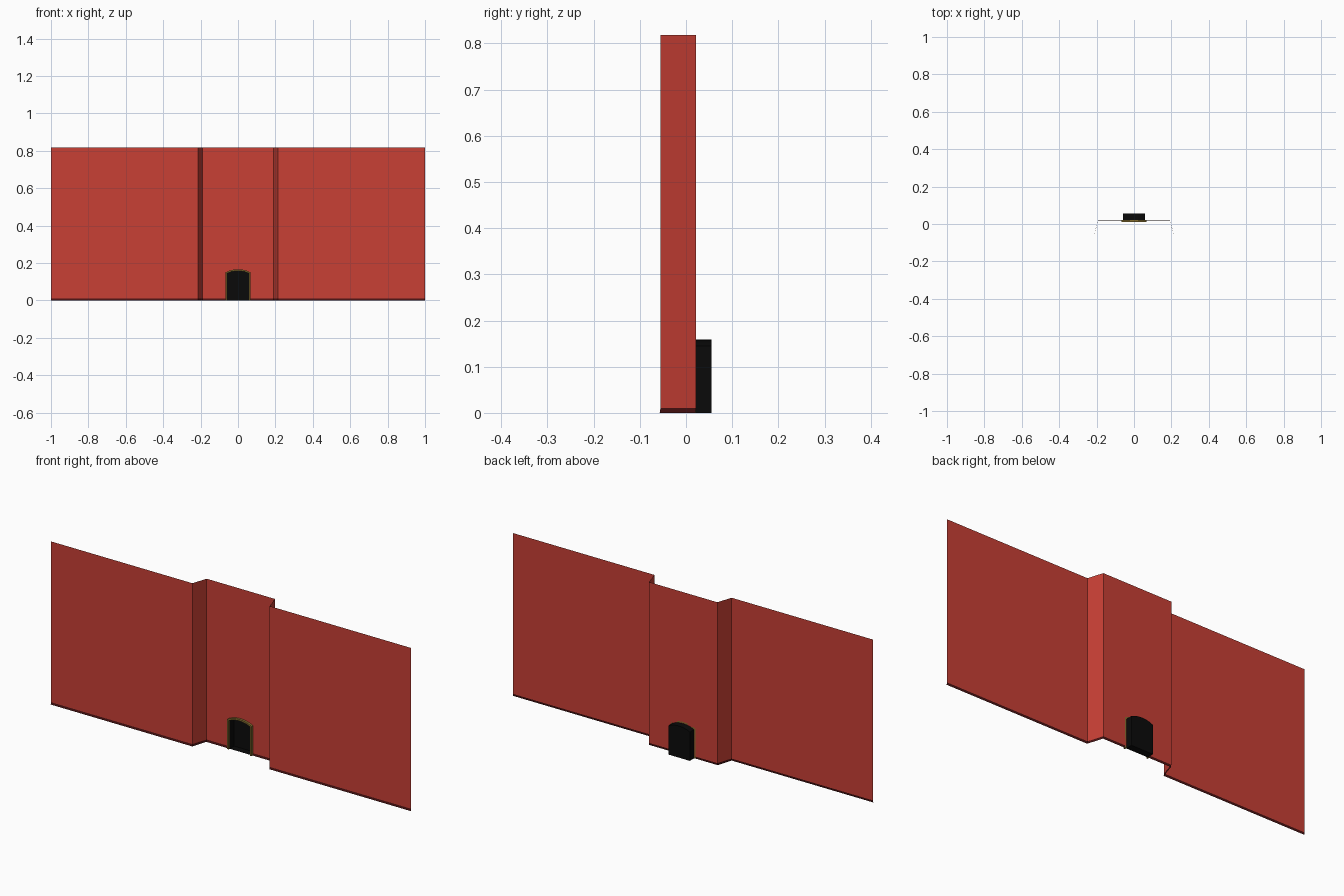
import bpy, math

if "Cube" in bpy.data.objects:
    bpy.data.objects.remove(bpy.data.objects["Cube"])

H, BASE = 0.818, 0.011          # wall height, skirting height
FRONT, BACK = -0.055, 0.022     # depth of side panels and recessed bay


def material(name, rgb):
    m = bpy.data.materials.new(name)
    m.diffuse_color = (*rgb, 1)
    m.use_nodes = True
    m.node_tree.nodes["Principled BSDF"].inputs["Base Color"].default_value = m.diffuse_color
    return m


def mesh_object(name, verts, faces, mat):
    me = bpy.data.meshes.new(name)
    me.from_pydata(verts, [], faces)
    me.materials.append(mat)
    ob = bpy.data.objects.new(name, me)
    bpy.context.collection.objects.link(ob)
    return ob


def strip(name, lower, upper, mat):
    # Quads between two matching point rows
    n = len(lower)
    return mesh_object(name, lower + upper,
                       [(i, i + 1, n + i + 1, n + i) for i in range(n - 1)], mat)


def arch(hw, shoulder, top, steps=6):
    # Arched doorway outline as (x, z), left foot to right foot
    rise = top - shoulder
    r = (hw * hw + rise * rise) / (2 * rise)
    a = math.asin(hw / r)
    pts = [(-hw, 0)]
    for i in range(steps + 1):
        t = -a + 2 * a * i / steps
        pts.append((r * math.sin(t), top - r + r * math.cos(t)))
    return pts + [(hw, 0)]


red = material("wall_red", (0.58, 0.05, 0.035))
dark = material("skirting_dark_red", (0.07, 0.006, 0.006))
gold = material("frame_gold", (0.24, 0.16, 0.03))
black = material("niche_black", (0.003, 0.003, 0.003))

inner = arch(0.06, 0.145, 0.159)
outer = arch(0.068, 0.15, 0.167)

# Side panels with their slanted returns, and skirting along every run
for side, s in (("left", -1), ("right", 1)):
    plan = [(s * 1.0, FRONT), (s * 0.214, FRONT), (s * 0.19, BACK)]
    if s > 0:
        plan.reverse()
    strip(side + "_wall", [(x, y, BASE) for x, y in plan],
          [(x, y, H) for x, y in plan], red)
    foot = [(s * 1.0, FRONT), (s * 0.214, FRONT), (s * 0.19, BACK), (s * 0.06, BACK)]
    if s > 0:
        foot.reverse()
    strip(side + "_skirting", [(x, y - 0.002, 0) for x, y in foot],
          [(x, y, BASE) for x, y in foot], dark)

# Recessed bay wall with the doorway opening left out
hole = [(x, max(z, BASE)) for x, z in inner]
outline = [(-0.19, BASE)] + hole + [(0.19, BASE), (0.19, H), (-0.19, H)]
mesh_object("bay_wall", [(x, BACK, z) for x, z in outline],
            [tuple(range(len(outline)))], red)

# Black niche behind the doorway: tunnel, floor and back
n = len(inner)
mesh_object("niche",
            [(x, BACK - 0.002, z) for x, z in inner] + [(x, 0.055, z) for x, z in inner],
            [(i, (i + 1) % n, n + (i + 1) % n, n + i) for i in range(n)]
            + [tuple(range(n, 2 * n))], black)

# Gold door frame: a swept rectangular section
yf = 0.011
sections = [(inner, yf), (outer, yf), (outer, BACK), (inner, BACK)]
verts = [(x, y, z) for pts, y in sections for x, z in pts]
faces = [(k * n + i, k * n + i + 1, (k + 1) % 4 * n + i + 1, (k + 1) % 4 * n + i)
         for k in range(4) for i in range(n - 1)]
faces += [(0, n, 2 * n, 3 * n), (n - 1, 4 * n - 1, 3 * n - 1, 2 * n - 1)]
mesh_object("door_frame", verts, faces, gold)
